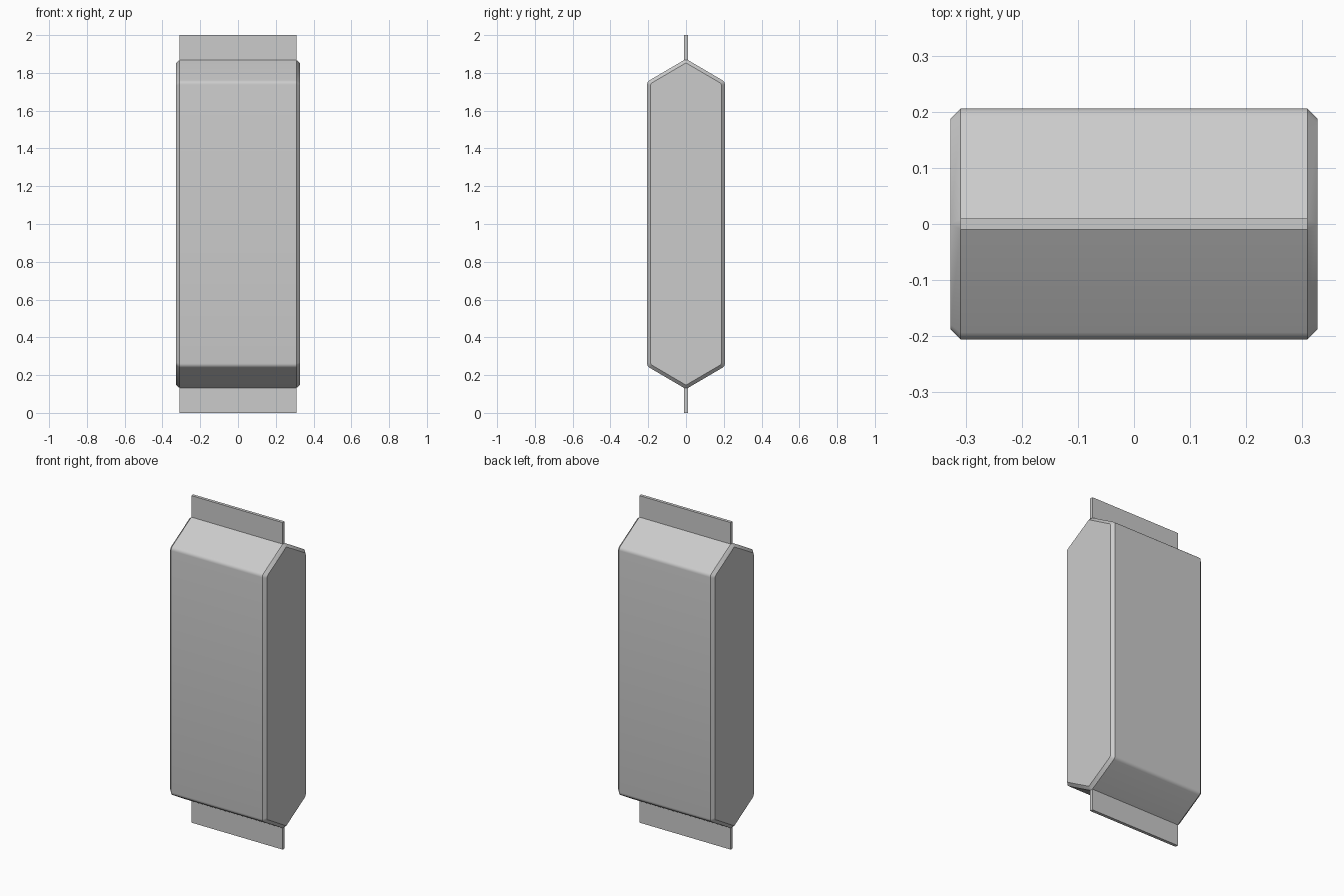
import bpy, bmesh, math

if "Cube" in bpy.data.objects:
    bpy.data.objects.remove(bpy.data.objects["Cube"])

MID = 1.0                      # mid height, the pouch is mirrored about it
SLOPE = math.tan(math.radians(30.4))


def section(half_depth, ridge_z, ridge_y, radius):
    """Closed (y, z) outline: six-sided pouch section with rounded shoulders."""
    top = [(ridge_y, ridge_z - SLOPE * ridge_y)]
    turn = math.atan(1 / SLOPE)            # angle from roof to wall
    reach = radius * math.tan(turn / 2)
    cy = half_depth - radius
    cz = ridge_z - SLOPE * half_depth - reach
    for i in range(5):
        a = turn * (1 - i / 4)
        top.append((cy + radius * math.cos(a), cz + radius * math.sin(a)))
    right = top + [(y, 2 * MID - z) for y, z in reversed(top)]
    return right + [(-y, z) for y, z in reversed(right)]


def add_object(name, bm):
    bmesh.ops.remove_doubles(bm, verts=bm.verts, dist=0.0005)
    bmesh.ops.recalc_face_normals(bm, faces=bm.faces)
    mesh = bpy.data.meshes.new(name)
    bm.to_mesh(mesh)
    bm.free()
    ob = bpy.data.objects.new(name, mesh)
    bpy.context.collection.objects.link(ob)
    return ob


# Pouch body: outer section along x, chamfered to smaller end panels
outer = section(0.206, 1.874, 0.0095, 0.026)
inner = section(0.188, 1.853, 0.0, 0.018)
bm = bmesh.new()
rings = [[bm.verts.new((x, y, z)) for y, z in pts]
         for x, pts in ((-0.327, inner), (-0.309, outer),
                        (0.309, outer), (0.327, inner))]
n = len(outer)
for a, b in zip(rings, rings[1:]):
    for i in range(n):
        j = (i + 1) % n
        bm.faces.new((a[i], a[j], b[j], b[i]))
bm.faces.new(rings[0])
bm.faces.new(rings[-1])
body = add_object("pouch_body", bm)
bpy.context.view_layer.objects.active = body
body.select_set(True)
bpy.ops.object.shade_smooth_by_angle(angle=math.radians(25))
body.select_set(False)

# Flat crimped seals standing out of both ridges
for name, z0, z1 in (("bottom_seal", 0.0, 0.132), ("top_seal", 1.868, 2.0)):
    bm = bmesh.new()
    bmesh.ops.create_cube(bm, size=1)
    for v in bm.verts:
        v.co = (v.co.x * 0.618, v.co.y * 0.019,
                (z0 + z1) / 2 + v.co.z * (z1 - z0))
    add_object(name, bm)
